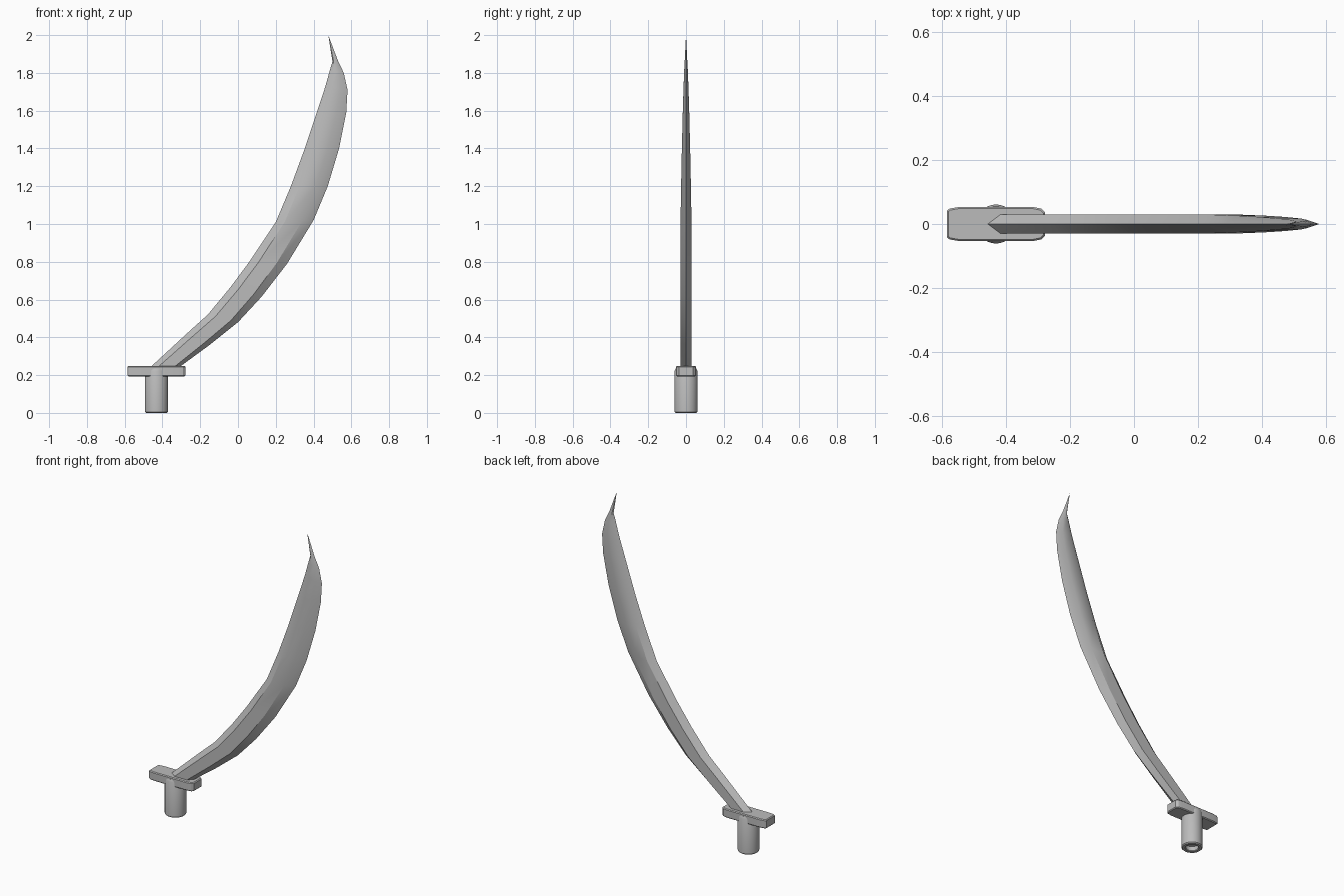
import bpy, bmesh, math

if "Cube" in bpy.data.objects:
    bpy.data.objects.remove(bpy.data.objects["Cube"])

steel = bpy.data.materials.new("grey steel")
steel.diffuse_color = (0.5, 0.5, 0.5, 1)
steel.use_nodes = True
steel.node_tree.nodes["Principled BSDF"].inputs["Base Color"].default_value = steel.diffuse_color


def finish(bm, name, angle=30):
    bmesh.ops.recalc_face_normals(bm, faces=bm.faces)
    me = bpy.data.meshes.new(name)
    bm.to_mesh(me)
    bm.free()
    me.materials.append(steel)
    ob = bpy.data.objects.new(name, me)
    bpy.context.collection.objects.link(ob)
    bpy.ops.object.select_all(action='DESELECT')
    ob.select_set(True)
    bpy.context.view_layer.objects.active = ob
    bpy.ops.object.shade_smooth_by_angle(angle=math.radians(angle))
    return ob


# blade stations: back x, z, edge x, z, half thickness
stations = [
    (-0.49, 0.22, -0.335, 0.22, 0.030),
    (-0.455, 0.25, -0.30, 0.25, 0.030),
    (-0.26, 0.43, -0.15, 0.36, 0.030),
    (-0.16, 0.52, 0.0, 0.48, 0.030),
    (-0.04, 0.665, 0.125, 0.615, 0.030),
    (0.06, 0.80, 0.26, 0.79, 0.030),
    (0.20, 1.01, 0.40, 1.02, 0.029),
    (0.28, 1.20, 0.475, 1.20, 0.026),
    (0.35, 1.39, 0.535, 1.40, 0.022),
    (0.42, 1.60, 0.573, 1.59, 0.017),
    (0.463, 1.73, 0.58, 1.71, 0.013),
    (0.485, 1.81, 0.56, 1.80, 0.010),
    (0.50, 1.86, 0.53, 1.862, 0.007),
]
bm = bmesh.new()
rings = []
for i, (ax, az, bx, bz, t) in enumerate(stations):
    k = i / (len(stations) - 1)
    r1, r2 = 0.26 - 0.04 * k, 0.83 - 0.16 * min(1, k * 1.6)
    section = [(0, 0), (r1, -t), (r2, -t), (1, 0), (r2, t), (r1, t)]
    rings.append([bm.verts.new((ax + (bx - ax) * s, y, az + (bz - az) * s))
                  for s, y in section])
for a, b in zip(rings, rings[1:]):
    for j in range(6):
        n = (j + 1) % 6
        bm.faces.new((a[j], a[n], b[n], b[j]))
bm.faces.new(rings[0])
tip = bm.verts.new((0.478, 0, 2.0))
for j in range(6):
    bm.faces.new((rings[-1][j], rings[-1][(j + 1) % 6], tip))
finish(bm, "blade")

# guard: rounded plate with softened rims
bm = bmesh.new()
outline = [(-0.585, -0.042), (-0.578, -0.048), (-0.55, -0.053), (-0.315, -0.053),
           (-0.29, -0.048), (-0.278, -0.036)]
outline += [(x, -y) for x, y in reversed(outline)]
base = bm.faces.new([bm.verts.new((x, y, 0.193)) for x, y in outline])
ext = bmesh.ops.extrude_face_region(bm, geom=[base])
bmesh.ops.translate(bm, vec=(0, 0, 0.055),
                    verts=[v for v in ext["geom"] if isinstance(v, bmesh.types.BMVert)])
rim = [e for e in bm.edges if abs(e.verts[0].co.z - e.verts[1].co.z) < 1e-4]
bmesh.ops.bevel(bm, geom=rim, offset=0.005, segments=1, affect='EDGES')
finish(bm, "guard")

# handle: turned profile with a recessed foot
profile = [(0.036, 0.03), (0.036, 0.004), (0.04, 0.0), (0.055, 0.0), (0.061, 0.006),
           (0.061, 0.222), (0.055, 0.235)]
bm = bmesh.new()
n = 32
loops = [[bm.verts.new((-0.432 + r * math.cos(2 * math.pi * i / n),
                        r * math.sin(2 * math.pi * i / n), z)) for i in range(n)]
         for r, z in profile]
for a, b in zip(loops, loops[1:]):
    for i in range(n):
        bm.faces.new((a[i], a[(i + 1) % n], b[(i + 1) % n], b[i]))
bm.faces.new(loops[0])
bm.faces.new(loops[-1])
finish(bm, "handle")
